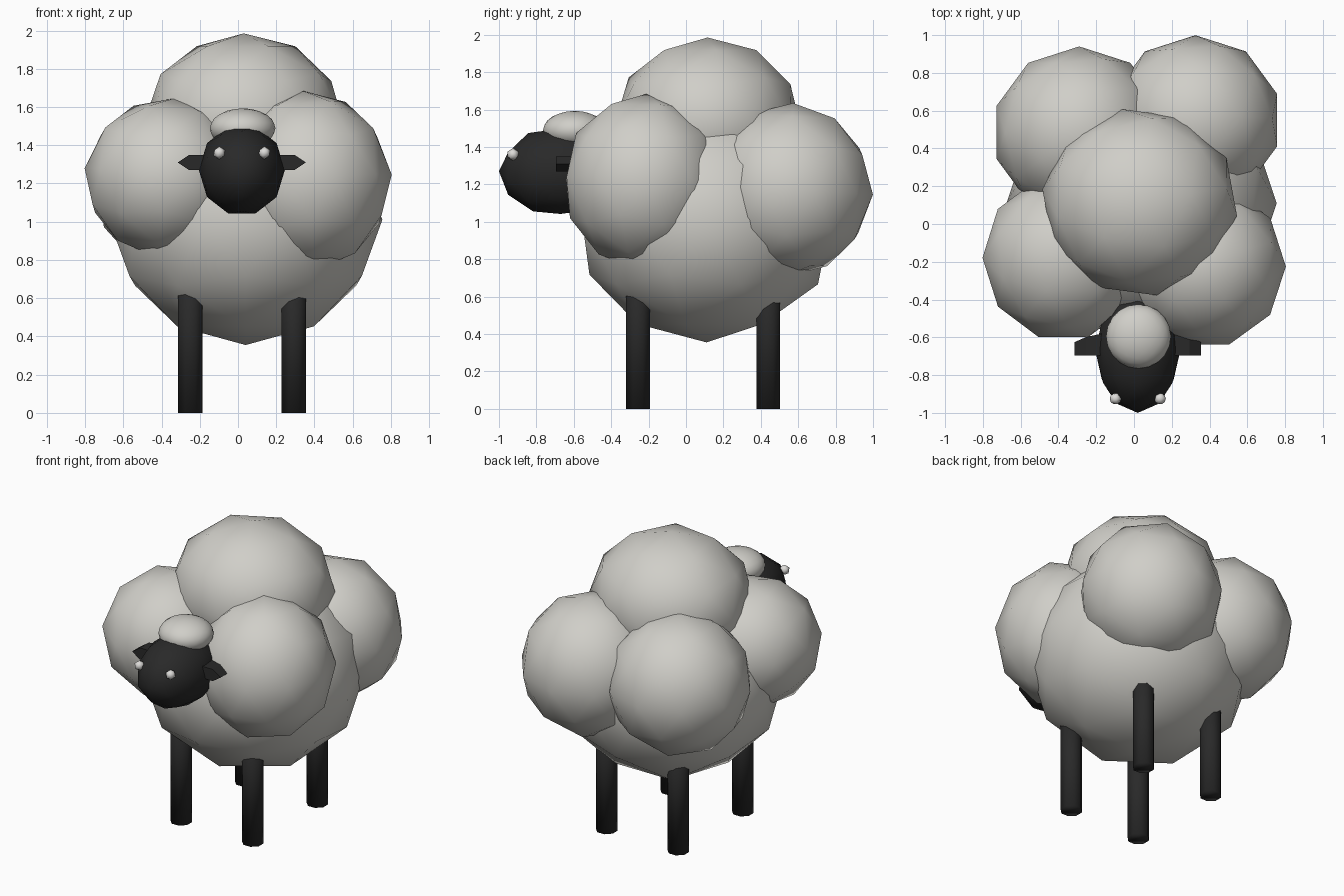
import bpy, bmesh, math
from mathutils import Matrix, Euler

if "Cube" in bpy.data.objects:
    bpy.data.objects.remove(bpy.data.objects["Cube"])


def material(name, rgb):
    m = bpy.data.materials.new(name)
    m.diffuse_color = (*rgb, 1)
    m.use_nodes = True
    m.node_tree.nodes["Principled BSDF"].inputs["Base Color"].default_value = m.diffuse_color
    return m


WOOL = material("wool cream", (0.63, 0.62, 0.58))
DARK = material("charcoal skin", (0.022, 0.022, 0.022))
EYE = material("eye white", (0.72, 0.71, 0.69))


def finish(name, bm, mat, smooth):
    mesh = bpy.data.meshes.new(name)
    bmesh.ops.recalc_face_normals(bm, faces=bm.faces)
    bm.to_mesh(mesh)
    bm.free()
    mesh.materials.append(mat)
    for p in mesh.polygons:
        p.use_smooth = smooth
    obj = bpy.data.objects.new(name, mesh)
    bpy.context.collection.objects.link(obj)
    return obj


def ball(name, loc, size, mat, rot=(0, 0, 0), detail=2):
    """Faceted ball: turned first, then stretched to size."""
    bm = bmesh.new()
    bmesh.ops.create_icosphere(bm, subdivisions=detail, radius=1)
    turn = Euler([math.radians(a) for a in rot]).to_matrix().to_4x4()
    bm.transform(Matrix.Translation(loc) @ Matrix.Diagonal((*size, 1)) @ turn)
    return finish(name, bm, mat, True)


# Fleece: a large body with five overlapping puffs
ball("body", (0.04, 0.11, 1.01), (0.715, 0.70, 0.655), WOOL, (0, 0, 18))
ball("top_puff", (0.03, 0.115, 1.535), (0.52, 0.50, 0.45), WOOL, (0, 0, 10))
ball("front_left_puff", (-0.375, -0.18, 1.23), (0.43, 0.44, 0.42), WOOL, (0, 7, 18))
ball("front_right_puff", (0.37, -0.225, 1.215), (0.435, 0.435, 0.47), WOOL, (-3, -3, 18))
ball("back_left_puff", (-0.29, 0.485, 1.18), (0.46, 0.455, 0.465), WOOL)
ball("back_right_puff", (0.325, 0.55, 1.17), (0.455, 0.45, 0.465), WOOL, (-3, 0, 0))

# Head, pointed toward the front, with a wool cap
ball("head", (0.02, -0.67, 1.27), (0.225, 0.33, 0.24), DARK, (90, 18, 0))
ball("wool_cap", (0.024, -0.595, 1.488), (0.172, 0.17, 0.105), WOOL, detail=3)

# Eyes and ears on both sides of the head
for side, label in ((-1, "left"), (1, "right")):
    ball(label + "_eye", (0.02 + side * 0.118, -0.925, 1.36), (0.034,) * 3, EYE, detail=1)

    bm = bmesh.new()
    outline = [(0.12, 1.27), (0.275, 1.27), (0.335, 1.31), (0.275, 1.35), (0.12, 1.35)]
    face = bm.faces.new([bm.verts.new((0.02 + side * x, -0.695, z)) for x, z in outline])
    out = bmesh.ops.extrude_face_region(bm, geom=[face])
    for v in out["geom"]:
        if isinstance(v, bmesh.types.BMVert):
            # the rear edge narrows toward the tip
            v.co.y += 0.13 - 0.45 * max(0, abs(v.co.x - 0.02) - 0.2)
    finish(label + "_ear", bm, DARK, False)

# Legs: straight eight-sided posts reaching into the fleece
for xn, x in (("left", -0.25), ("right", 0.292)):
    for yn, y in (("front", -0.257), ("back", 0.44)):
        bm = bmesh.new()
        bmesh.ops.create_cone(bm, cap_ends=True, segments=8, radius1=0.069, radius2=0.069,
                              depth=0.8, matrix=Matrix.Translation((x, y, 0.4))
                              @ Matrix.Rotation(math.radians(22.5), 4, "Z"))
        finish(yn + "_" + xn + "_leg", bm, DARK, True)
